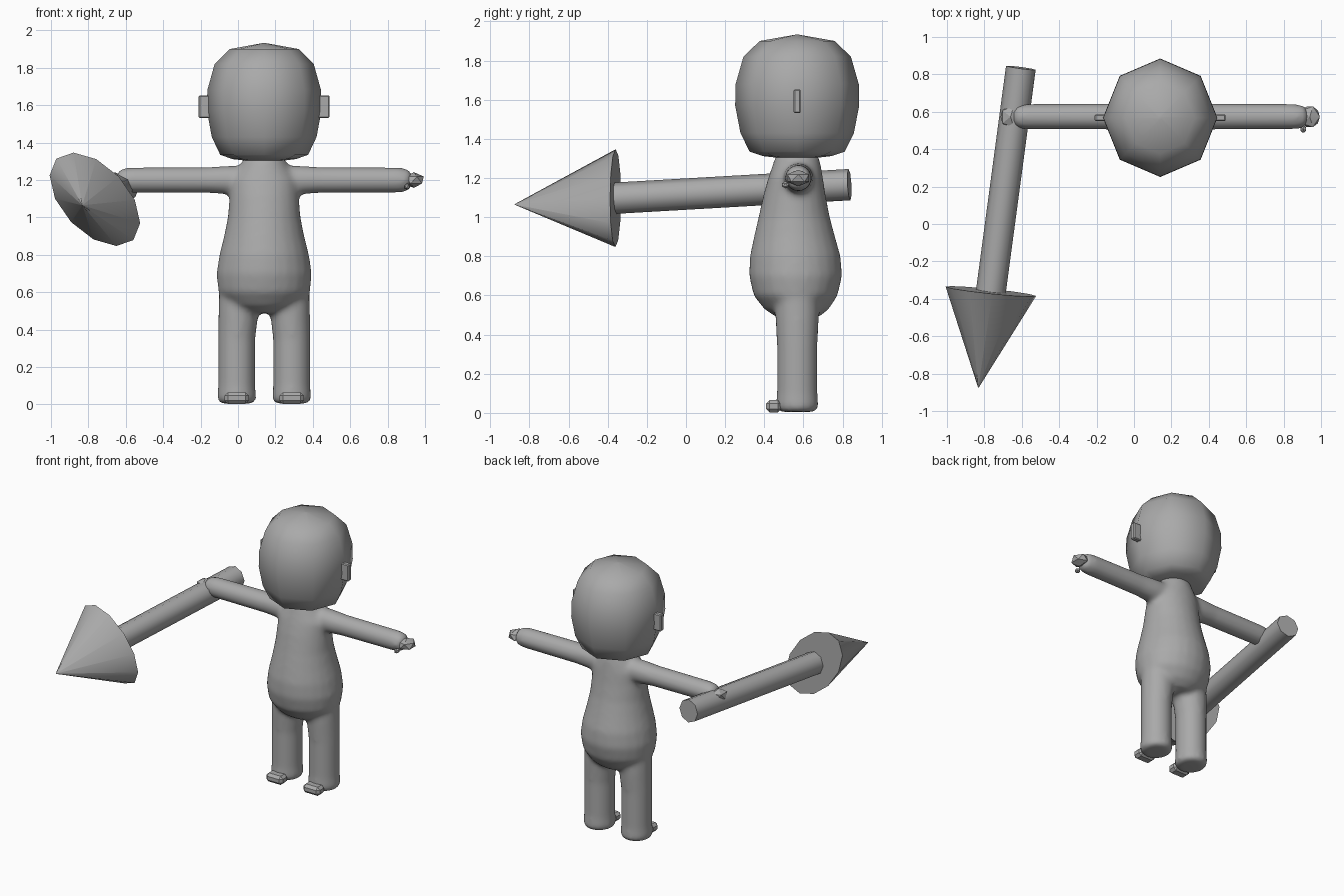
import bpy, bmesh
from math import cos, sin, pi, radians
from mathutils import Vector, Matrix

if "Cube" in bpy.data.objects:
    bpy.data.objects.remove(bpy.data.objects["Cube"])

grey = bpy.data.materials.new("plain grey")
grey.use_nodes = True
COLOUR = (0.4, 0.4, 0.4, 1)
grey.diffuse_color = COLOUR
grey.node_tree.nodes["Principled BSDF"].inputs["Base Color"].default_value = COLOUR

CX, CY = 0.14, 0.568   # figure's own centre line


def finish(bm, name, angle=40):
    bmesh.ops.recalc_face_normals(bm, faces=bm.faces)
    me = bpy.data.meshes.new(name)
    bm.to_mesh(me)
    bm.free()
    ob = bpy.data.objects.new(name, me)
    bpy.context.collection.objects.link(ob)
    me.materials.append(grey)
    bpy.ops.object.select_all(action='DESELECT')
    ob.select_set(True)
    bpy.context.view_layer.objects.active = ob
    bpy.ops.object.shade_smooth_by_angle(angle=radians(angle))
    return ob


def loft(bm, rings, axes, sides):
    """Rings are (centre, radius_u, radius_v); axes are the u and v directions."""
    u, v = (Vector(a) for a in axes)
    loops = []
    for c, ru, rv in rings:
        loops.append([bm.verts.new(Vector(c) + u * ru * cos(2 * pi * i / sides)
                                   + v * rv * sin(2 * pi * i / sides))
                      for i in range(sides)])
    for a, b in zip(loops, loops[1:]):
        for i in range(sides):
            j = (i + 1) % sides
            bm.faces.new((a[i], a[j], b[j], b[i]))
    bm.faces.new(loops[0])
    bm.faces.new(loops[-1])


XY = ((1, 0, 0), (0, 1, 0))
YZ = ((0, 1, 0), (0, 0, 1))

# Body: torso, legs and arms fused into one soft skin
bm = bmesh.new()
torso = [  # height, half width, back y, front y
    (0.49, 0.10, 0.68, 0.46), (0.53, 0.19, 0.73, 0.40), (0.60, 0.245, 0.775, 0.345),
    (0.70, 0.255, 0.798, 0.322), (0.80, 0.24, 0.79, 0.326), (0.90, 0.215, 0.762, 0.347),
    (1.00, 0.195, 0.735, 0.37), (1.12, 0.185, 0.712, 0.397), (1.20, 0.18, 0.70, 0.42),
    (1.26, 0.14, 0.69, 0.44), (1.32, 0.105, 0.675, 0.46)]
loft(bm, [((CX, (b + f) / 2, z), w, (b - f) / 2) for z, w, b, f in torso], XY, 24)
for s in (-1, 1):
    leg = [(0.005, 0.09), (0.03, 0.105), (0.10, 0.1), (0.35, 0.1), (0.50, 0.108), (0.62, 0.105)]
    loft(bm, [((CX + s * (0.147 - 0.01 * (z > 0.4)), CY, z), r, r * 1.04)
              for z, r in leg], XY, 20)
    arm = [(0.05, 0.08), (0.20, 0.077), (0.30, 0.07), (0.72, 0.068), (0.77, 0.06), (0.79, 0.03)]
    loft(bm, [((CX + s * x, CY + 0.006, 1.2), r, r) for x, r in arm], YZ, 16)
body = finish(bm, "body", 180)
remesh = body.modifiers.new("fuse", 'REMESH')
remesh.mode = 'VOXEL'
remesh.voxel_size = 0.016
remesh.use_smooth_shade = True
soft = body.modifiers.new("soften", 'SMOOTH')
soft.factor = 0.5
soft.iterations = 8

# Head: faceted outline, smooth surface
bm = bmesh.new()
head = [(1.293, 0.01), (1.312, 0.17), (1.335, 0.235), (1.43, 0.28), (1.57, 0.306),
        (1.68, 0.304), (1.82, 0.265), (1.90, 0.185), (1.932, 0.01)]
loft(bm, [((CX, CY, z), r, r * 1.035) for z, r in head], XY, 8)
finish(bm, "head", 180)


def box(name, centre, size, bevel):
    bm = bmesh.new()
    bmesh.ops.create_cube(bm, size=1, matrix=Matrix.LocRotScale(Vector(centre), None, Vector(size)))
    if bevel:
        bmesh.ops.bevel(bm, geom=bm.edges[:], offset=bevel, segments=1, affect='EDGES')
    return finish(bm, name, 30)


def blob(name, centre, size):
    bm = bmesh.new()
    bmesh.ops.create_icosphere(bm, subdivisions=1, radius=1,
                               matrix=Matrix.LocRotScale(Vector(centre), None, Vector(size)))
    return finish(bm, name, 30)


for s, side in ((-1, "right"), (1, "left")):
    box(side + "_ear", (CX + s * 0.31, CY, 1.592), (0.08, 0.036, 0.12), 0.006)
    box(side + "_toes", (CX + s * 0.147, CY - 0.12, 0.034), (0.13, 0.08, 0.062), 0.018)
    blob(side + "_hand", (CX + s * 0.80, CY + 0.005, 1.2), (0.06, 0.065, 0.042))
    blob(side + "_thumb", (CX + s * 0.765, CY - 0.06, 1.165), (0.018, 0.022, 0.018))

# Spear: round shaft and an oval pointed head
tail = Vector((-0.605, 0.835, 1.166))
collar = Vector((-0.765, -0.36, 1.097))
tip = Vector((-0.832, -0.875, 1.065))
along = (tip - tail).normalized()
wide = Vector((-0.69, 0, 0.72))
wide = (wide - along * wide.dot(along)).normalized()
narrow = along.cross(wide)

bm = bmesh.new()
loft(bm, [(tail, 0.08, 0.08), (collar, 0.08, 0.08)], (wide, narrow), 8)
finish(bm, "spear_shaft", 50)
bm = bmesh.new()
loft(bm, [(collar, 0.3, 0.178), (tip, 0.002, 0.001)], (wide, narrow), 12)
finish(bm, "spear_head", 60)
